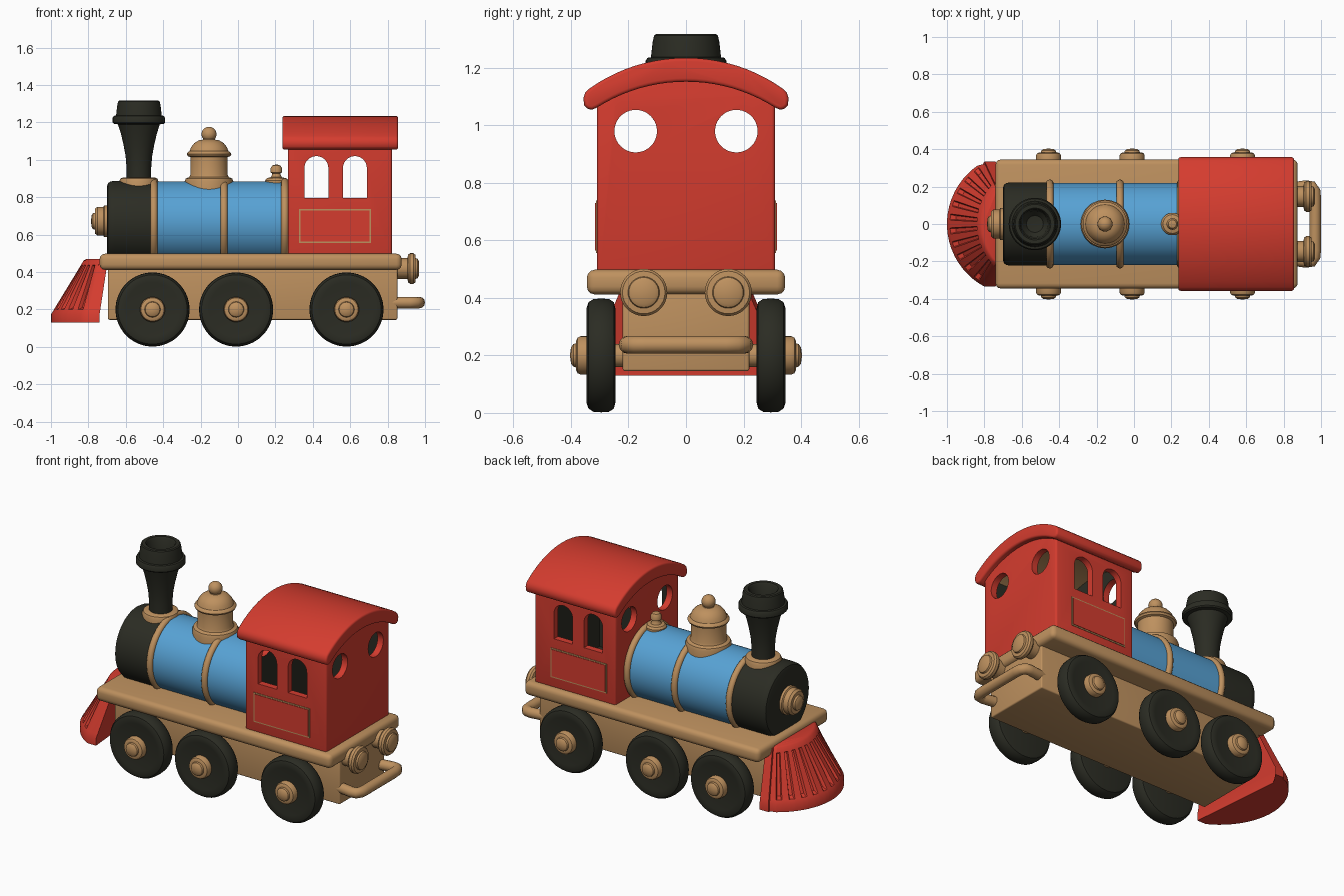
import bpy, bmesh, math
from mathutils import Matrix

if "Cube" in bpy.data.objects:
    bpy.data.objects.remove(bpy.data.objects["Cube"])


def material(name, rgb):
    m = bpy.data.materials.new(name)
    m.diffuse_color = (*rgb, 1)
    m.use_nodes = True
    m.node_tree.nodes["Principled BSDF"].inputs["Base Color"].default_value = m.diffuse_color
    return m


TAN = material("tan wood", (0.515, 0.283, 0.114))
RED = material("red paint", (0.66, 0.045, 0.028))
BLACK = material("black paint", (0.024, 0.025, 0.017))
BLUE = material("blue paint", (0.095, 0.36, 0.66))


def apply_mod(ob, kind, **props):
    bpy.context.view_layer.objects.active = ob
    mod = ob.modifiers.new(kind.lower(), kind)
    for k, v in props.items():
        setattr(mod, k, v)
    bpy.ops.object.modifier_apply(modifier=mod.name)


def smooth(ob, angle=35):
    bpy.ops.object.select_all(action='DESELECT')
    ob.select_set(True)
    bpy.context.view_layer.objects.active = ob
    bpy.ops.object.shade_smooth_by_angle(angle=math.radians(angle))


def finish(bm, name, mat, bevel=0, segments=3):
    bmesh.ops.remove_doubles(bm, verts=bm.verts, dist=1e-5)
    bmesh.ops.recalc_face_normals(bm, faces=bm.faces)
    me = bpy.data.meshes.new(name)
    bm.to_mesh(me)
    bm.free()
    ob = bpy.data.objects.new(name, me)
    bpy.context.collection.objects.link(ob)
    me.materials.append(mat)
    if bevel:
        apply_mod(ob, 'BEVEL', width=bevel, segments=segments,
                  limit_method='ANGLE', angle_limit=math.radians(40))
    smooth(ob)
    return ob


def box(name, x, y, z, mat, bevel=0):
    bm = bmesh.new()
    bmesh.ops.create_cube(bm, size=1)
    for v in bm.verts:
        for i, (a, b) in enumerate((x, y, z)):
            v.co[i] = a + (v.co[i] + 0.5) * (b - a)
    return finish(bm, name, mat, bevel)


def lathe(name, profile, loc, mat, axis='Z', n=48, closed=False):
    """Turn (radius, height) points round an axis: Z, X, Y or -Y / -X."""
    bm = bmesh.new()
    rings = [[bm.verts.new((r * math.cos(math.tau * i / n), r * math.sin(math.tau * i / n), h))
              for i in range(n)] for r, h in profile]
    pairs = list(zip(rings, rings[1:])) + ([(rings[-1], rings[0])] if closed else [])
    for a, b in pairs:
        for i in range(n):
            bm.faces.new((a[i], a[(i + 1) % n], b[(i + 1) % n], b[i]))
    turn = {'Z': (0, 'X'), 'X': (90, 'Y'), '-X': (-90, 'Y'), 'Y': (-90, 'X'), '-Y': (90, 'X')}[axis]
    bm.transform(Matrix.Translation(loc) @ Matrix.Rotation(math.radians(turn[0]), 4, turn[1]))
    return finish(bm, name, mat)


def prism(name, pts, axis, a, b, mat, bevel=0):
    bm = bmesh.new()
    place = (lambda p, d: (d, p[0], p[1])) if axis == 'X' else (lambda p, d: (p[0], d, p[1]))
    lo = [bm.verts.new(place(p, a)) for p in pts]
    hi = [bm.verts.new(place(p, b)) for p in pts]
    bm.faces.new(lo)
    bm.faces.new(hi)
    for i in range(len(pts)):
        j = (i + 1) % len(pts)
        bm.faces.new((lo[i], lo[j], hi[j], hi[i]))
    return finish(bm, name, mat, bevel)


def crown(half, top, drop, n=20):
    """Points of a shallow arch from +half to -half."""
    r = (half ** 2 + drop ** 2) / (2 * drop)
    t = math.asin(half / r)
    return [(r * math.sin(t - 2 * t * i / n), top - r + r * math.cos(t - 2 * t * i / n))
            for i in range(n + 1)]


# chassis
box("deck", (-0.74, 0.875), (-0.345, 0.345), (0.412, 0.498), TAN, 0.028)
box("frame", (-0.695, 0.852), (-0.22, 0.22), (0.145, 0.43), TAN, 0.008)

# wheels, axles and hubs
for x, label in ((-0.457, "front"), (-0.01, "middle"), (0.58, "rear")):
    lathe(label + "_axle", [(0, -0.3), (0.04, -0.3), (0.04, 0.3), (0, 0.3)],
          (x, 0, 0.2), TAN, 'Y', 24)
    for side, axis in ((1, 'Y'), (-1, '-Y')):
        tag = label + ("_left" if side > 0 else "_right")
        lathe(tag + "_wheel", [(0, 0.246), (0.165, 0.246), (0.185, 0.251), (0.196, 0.268),
                               (0.198, 0.295), (0.196, 0.322), (0.185, 0.339), (0.165, 0.346),
                               (0.145, 0.342), (0, 0.34)], (x, 0, 0.2), BLACK, axis, 64)
        lathe(tag + "_hub", [(0, 0.33), (0.067, 0.33), (0.067, 0.366), (0.062, 0.377),
                             (0.052, 0.382), (0.042, 0.382), (0.039, 0.392), (0.028, 0.4),
                             (0, 0.404)], (x, 0, 0.2), TAN, axis, 32)

# boiler with smokebox, door knob and bands
AX = 0.665
lathe("boiler", [(0, -0.45), (0.22, -0.45), (0.22, 0.28), (0, 0.28)], (0, 0, AX), BLUE, 'X', 72)
lathe("smokebox", [(0, -0.7), (0.195, -0.7), (0.211, -0.695), (0.22, -0.68), (0.222, -0.66),
                   (0.222, -0.45), (0, -0.45)], (0, 0, AX), BLACK, 'X', 72)
lathe("smokebox_knob", [(0, 0.69), (0.085, 0.69), (0.085, 0.715), (0.077, 0.72), (0.077, 0.752),
                        (0.066, 0.765), (0.045, 0.765), (0.042, 0.776), (0.03, 0.783),
                        (0, 0.786)], (0, 0, 0.672), TAN, '-X', 40)
for i, x in enumerate((-0.45, -0.075, 0.25)):
    prof = [(0.219 + 0.019 * math.cos(a * math.tau / 12), 0.02 * math.sin(a * math.tau / 12))
            for a in range(12)]
    lathe("boiler_band_%d" % (i + 1), prof, (x, 0, AX), TAN, 'X', 72, True)

# chimney
lathe("chimney_collar", [(0, 0.82), (0.105, 0.82), (0.105, 0.885), (0.098, 0.9), (0.085, 0.906),
                         (0, 0.906)], (-0.53, 0, 0), TAN)
lathe("chimney", [(0, 0.9), (0.066, 0.9), (0.066, 0.96), (0.071, 1.02), (0.082, 1.08),
                  (0.096, 1.14), (0.112, 1.19), (0.134, 1.193), (0.14, 1.2), (0.14, 1.225),
                  (0.134, 1.235), (0.122, 1.237), (0.116, 1.29), (0.111, 1.312), (0.105, 1.317),
                  (0.085, 1.317), (0.078, 1.308), (0.07, 1.2), (0.045, 1.17), (0, 1.165)],
      (-0.53, 0, 0), BLACK)

# steam dome and whistle
ball = [(0.04 * math.cos(math.radians(a)), 1.137 + 0.04 * math.sin(math.radians(a)))
        for a in range(-40, 91, 13)]
lathe("steam_dome", [(0, 0.82), (0.13, 0.82), (0.13, 0.885), (0.124, 0.9), (0.105, 0.908),
                     (0.1, 0.92), (0.1, 1.015), (0.114, 1.02), (0.119, 1.03), (0.114, 1.04),
                     (0.104, 1.046), (0.096, 1.068), (0.078, 1.09), (0.055, 1.104),
                     (0.032, 1.108)] + ball, (-0.155, 0, 0), TAN)
lathe("whistle", [(0, 0.84), (0.06, 0.84), (0.06, 0.89), (0.05, 0.902), (0.03, 0.907),
                  (0.023, 0.92), (0.023, 0.928), (0.031, 0.933), (0.031, 0.955), (0.022, 0.97),
                  (0, 0.976)], (0.205, 0, 0), TAN, 'Z', 32)

# cab shell, hollowed and cut with windows
cab = prism("cab", [(-0.31, 0.49), (0.31, 0.49)] + crown(0.31, 1.18, 0.095), 'X',
            0.267, 0.823, RED, 0.012)
cab.data.materials.append(TAN)
cab.data.materials.append(BLACK)
cutters = [prism("cab_hollow", [(-0.27, 0.4), (0.27, 0.4)] + crown(0.27, 1.14, 0.075), 'X',
                 0.307, 0.783, RED)]
for x in (0.419, 0.625):
    w = 0.064
    arch = [(x - w, 0.797), (x + w, 0.797)]
    arch += [(x + w * math.cos(math.pi * i / 16), 0.956 + w * math.sin(math.pi * i / 16))
             for i in range(17)]
    cutters.append(prism("side_window_cut", arch, 'Y', -0.5, 0.5, RED))
for y in (-0.175, 0.175):
    cutters.append(lathe("round_window_cut", [(0, 0.1), (0.074, 0.1), (0.074, 1), (0, 1)],
                         (0, y, 0.98), RED, 'X', 40))
for c in cutters:
    c.hide_render = True
    apply_mod(cab, 'BOOLEAN', object=c, operation='DIFFERENCE', solver='EXACT')
    bpy.data.objects.remove(c)
for p in cab.data.polygons:
    x, y, z = p.center
    inside = 0.3 < x < 0.79 and abs(y) < 0.275 and z > 0.495
    p.material_index = 0 if not inside else (1 if p.normal.z < -0.5 else 2)
smooth(cab)
box("cab_floor", (0.3, 0.79), (-0.275, 0.275), (0.49, 0.503), BLACK)

# cab side panels: tan outline with red field
for side, tag in ((1, "left"), (-1, "right")):
    for name, inset, out, mat in (("trim", 0, 0.313, TAN), ("panel", 0.008, 0.316, RED)):
        box("%s_door_%s" % (tag, name), (0.326 + inset, 0.711 - inset),
            tuple(sorted((side * 0.308, side * out))), (0.556 + inset, 0.738 - inset), mat)

# roof
end = [(0.35, 1.115), (0.357, 1.095), (0.354, 1.07), (0.342, 1.056), (0.326, 1.055)]
under = crown(0.31, 1.152, 0.09)
prism("roof", [(-y, z) for y, z in reversed(end)] + crown(0.338, 1.235, 0.108)[::-1] + end + under,
      'X', 0.237, 0.856, RED, 0.012)

# cowcatcher: ruled wedge between two arcs, with slots pressed in
bm = bmesh.new()
rows = [(0.13, 0, 0), (0.175, 0, 0), (0.2, 0.09, 0), (0.21, 0.12, 1), (0.425, 0.85, 1),
        (0.437, 0.89, 0), (0.462, 0.97, 0), (0.47, 1.06, 0)]
cols, slots = [], 10
unit = 2 / (slots + 0.55)
for k in range(slots + 1):
    s = -1 + k * unit
    cols += [(s, 0), (s + unit * 0.55, 0)]
    if k < slots:
        cols += [(s + unit * 0.62, 1), (s + unit * 0.93, 1)]


def catcher(s, f, push):
    a, b = s * math.radians(61.8), s * math.radians(41.7)
    x = (1 - f) * (-0.62 - 0.38 * math.cos(a)) + f * (-0.505 - 0.3155 * math.cos(b))
    y = (1 - f) * 0.38 * math.sin(a) + f * 0.3155 * math.sin(b)
    return x + push * math.cos(a), y - push * math.sin(a)


grid = []
for s, slot in cols:
    grid.append([bm.verts.new((*catcher(s, f, 0.025 * slot * g), z)) for z, f, g in rows])
for at, s in ((0, -1), (len(grid), 1)):
    grid.insert(at, [bm.verts.new((-0.74 + 0.045 * f, catcher(s, f, 0)[1], z)) for z, f, g in rows])
for a, b in zip(grid, grid[1:]):
    for i in range(len(rows) - 1):
        bm.faces.new((a[i], b[i], b[i + 1], a[i + 1]))
bm.faces.new([c[0] for c in grid])
bm.faces.new([c[-1] for c in grid])
for i in range(len(rows) - 1):
    bm.faces.new((grid[0][i], grid[0][i + 1], grid[-1][i + 1], grid[-1][i]))
finish(bm, "cowcatcher", RED)

# rear buffers
for y, tag in ((0.147, "left"), (-0.147, "right")):
    lathe(tag + "_buffer", [(0, 0.83), (0.055, 0.83), (0.055, 0.905), (0.074, 0.91), (0.082, 0.92),
                            (0.082, 0.937), (0.074, 0.948), (0.055, 0.95), (0.052, 0.96),
                            (0.04, 0.967), (0, 0.969)], (0, y, 0.419), TAN, 'X', 32)

# rear coupling bar: bent tube
curve = bpy.data.curves.new("coupling_bar", 'CURVE')
curve.dimensions = '3D'
curve.bevel_depth = 0.031
curve.bevel_resolution = 4
curve.use_fill_caps = True
path = [(0.83, 0.19), (0.92, 0.203), (0.95, 0.2), (0.966, 0.175), (0.969, 0.14)]
path += [(x, -y) for x, y in reversed(path)]
sp = curve.splines.new('POLY')
sp.points.add(len(path) - 1)
for p, (x, y) in zip(sp.points, path):
    p.co = (x, y, 0.237, 1)
bar = bpy.data.objects.new("coupling_bar", curve)
bpy.context.collection.objects.link(bar)
curve.materials.append(TAN)
